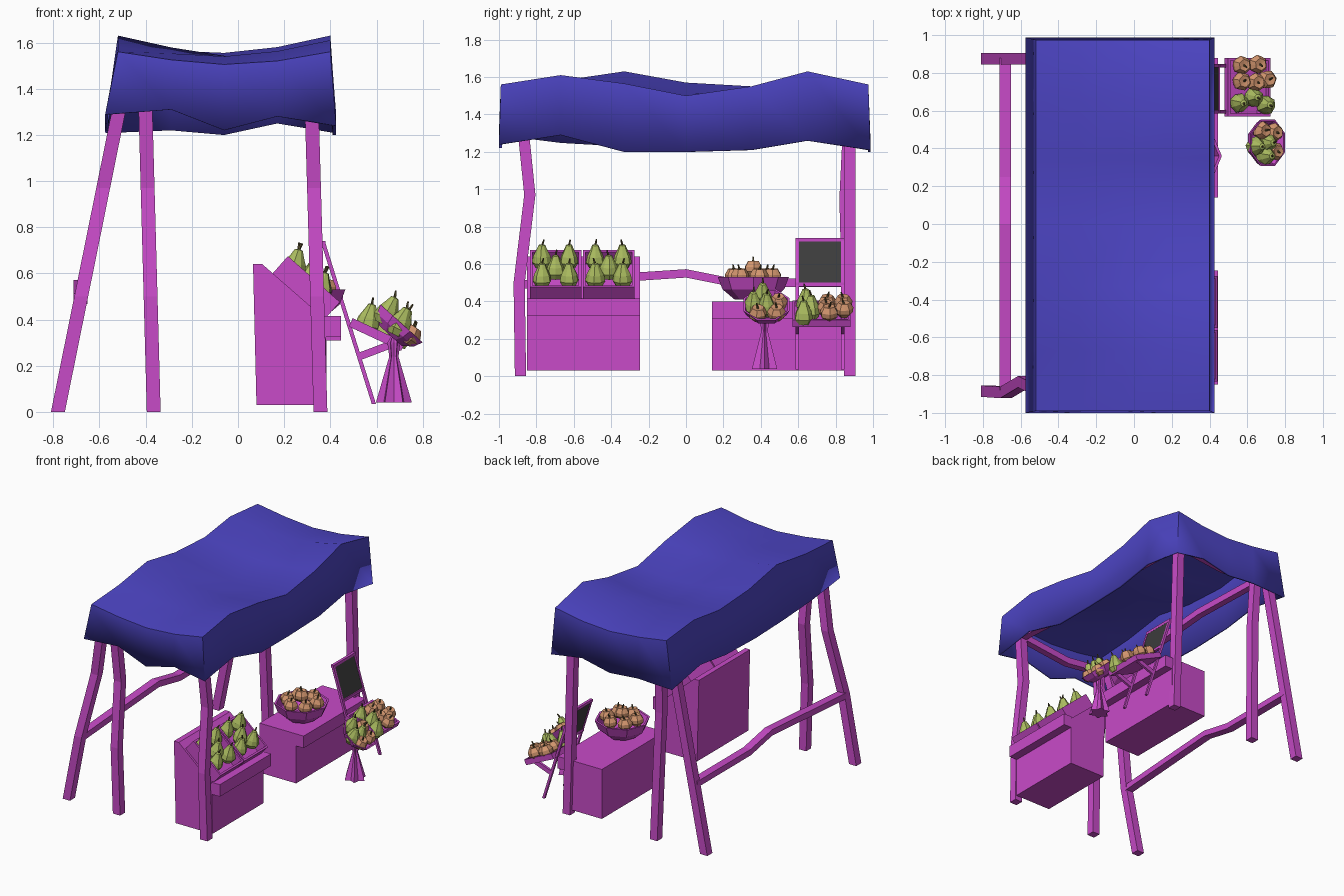
import bpy, bmesh, math, random
from mathutils import Matrix, Vector

if "Cube" in bpy.data.objects:
    bpy.data.objects.remove(bpy.data.objects["Cube"])

random.seed(4)
X, Y, Z = Vector((1, 0, 0)), Vector((0, 1, 0)), Vector((0, 0, 1))


def material(name, rgb):
    m = bpy.data.materials.new(name)
    m.diffuse_color = (*rgb, 1)
    m.use_nodes = True
    m.node_tree.nodes["Principled BSDF"].inputs["Base Color"].default_value = m.diffuse_color
    return m


WOOD = material("magenta_wood", (0.58, 0.07, 0.58))
CLOTH = material("blue_cloth", (0.075, 0.06, 0.56))
GREEN = material("pear_green", (0.42, 0.52, 0.12))
PEACH = material("pumpkin_peach", (0.66, 0.31, 0.16))
STEM = material("stem_brown", (0.1, 0.08, 0.03))
SLATE = material("slate", (0.045, 0.045, 0.045))


def finish(name, bm, *mats):
    bmesh.ops.recalc_face_normals(bm, faces=bm.faces)
    me = bpy.data.meshes.new(name)
    bm.to_mesh(me)
    bm.free()
    for m in mats:
        me.materials.append(m)
    ob = bpy.data.objects.new(name, me)
    bpy.context.collection.objects.link(ob)
    return ob


def bar(name, pts, a=X, b=Y, w=0.06, h=0.06, mat=WOOD):
    """Rectangular section spanned by axes a, b swept through points."""
    bm = bmesh.new()
    rings = [[bm.verts.new(Vector(p) + a * (i * w / 2) + b * (j * h / 2))
              for i, j in ((-1, -1), (1, -1), (1, 1), (-1, 1))] for p in pts]
    for r, s in zip(rings, rings[1:]):
        for k in range(4):
            bm.faces.new((r[k], r[k - 1], s[k - 1], s[k]))
    bm.faces.new(rings[0])
    bm.faces.new(rings[-1])
    return finish(name, bm, mat)


def add_box(bm, lo, hi, mtx=Matrix()):
    lo, hi = Vector(lo), Vector(hi)
    bmesh.ops.create_cube(bm, size=1, matrix=mtx @ Matrix.Translation((lo + hi) / 2)
                          @ Matrix.Diagonal((*(hi - lo), 1)))


def block(name, lo, hi):
    bm = bmesh.new()
    add_box(bm, lo, hi)
    return finish(name, bm, WOOD)


def tray(name, origin, tilt, L, W, H, t=0.014):
    """Open-topped box sloping down towards +x."""
    m = Matrix.Translation(origin) @ Matrix.Rotation(tilt, 4, 'Y')
    bm = bmesh.new()
    add_box(bm, (0, 0, 0), (L, W, t), m)
    for x in (0, L - t):
        add_box(bm, (x, 0, 0), (x + t, W, H), m)
    for y in (0, W - t):
        add_box(bm, (t, y, 0), (L - t, y + t, H), m)
    finish(name, bm, WOOD)
    return m


def add_lathe(bm, prof, n, ridge=1.0, mtx=Matrix(), mat=0):
    rings = []
    for r, z in prof:
        cnt = n if r > 0 else 1
        rings.append([bm.verts.new(mtx @ Vector((
            r * (ridge if k % 2 else 1) * math.cos(math.tau * k / n),
            r * (ridge if k % 2 else 1) * math.sin(math.tau * k / n), z))) for k in range(cnt)])
    for r, s in zip(rings, rings[1:]):
        for k in range(n):
            vs = [r[k % len(r)], r[(k + 1) % n % len(r)], s[(k + 1) % n % len(s)], s[k % len(s)]]
            f = bm.faces.new(list(dict.fromkeys(vs)))
            f.material_index = mat


def fruit_mesh(name, prof, n, ridge, top, mat):
    bm = bmesh.new()
    add_lathe(bm, prof, n, ridge)
    add_lathe(bm, [(0, 0), (0.007, 0), (0.004, 0.035), (0, 0.035)], 5,
              mtx=Matrix.Translation((0, 0, top)) @ Matrix.Rotation(0.3, 4, 'Y'), mat=1)
    ob = finish(name, bm, mat, STEM)
    me = ob.data
    bpy.data.objects.remove(ob)
    return me


PEAR = fruit_mesh("pear", [(0, 0), (0.036, 0), (0.054, 0.03), (0.047, 0.065), (0.029, 0.1),
                           (0.018, 0.125), (0, 0.13)], 8, 0.92, 0.122, GREEN)
PUMPKIN = fruit_mesh("pumpkin", [(0, 0.006), (0.026, 0), (0.048, 0.024), (0.05, 0.05),
                                 (0.032, 0.08), (0, 0.074)], 12, 0.9, 0.07, PEACH)


def fruit(me, loc, tilt=0.2):
    ob = bpy.data.objects.new(me.name + "_fruit", me)
    bpy.context.collection.objects.link(ob)
    ob.matrix_world = (Matrix.Translation(loc) @ Matrix.Rotation(tilt, 4, 'Y')
                       @ Matrix.Rotation(random.uniform(0, 6), 4, 'Z'))


# Canopy: sagging wavy roof with a hanging skirt
xs = [-0.52, -0.29, -0.06, 0.17, 0.40]
sag = [0, 0.035, 0.055, 0.04, 0]
ys = [-0.99, -0.67, -0.33, 0, 0.35, 0.65, 0.975]
left_z = [1.56, 1.58, 1.63, 1.57, 1.55, 1.59, 1.56]
right_z = [1.56, 1.61, 1.565, 1.50, 1.55, 1.63, 1.56]
bm = bmesh.new()
roof = [[bm.verts.new((x, y, left_z[j] + (right_z[j] - left_z[j]) * i / 4 - sag[i]))
         for j, y in enumerate(ys)] for i, x in enumerate(xs)]
for i in range(4):
    for j in range(6):
        bm.faces.new((roof[i][j], roof[i + 1][j], roof[i + 1][j + 1], roof[i][j + 1]))
hem_front, hem_back = [1.29, 1.31, 1.22, 1.28, 1.24], [1.21, 1.22, 1.20, 1.25, 1.21]
hem_right = [1.24, 1.29, 1.20, 1.20, 1.21, 1.26, 1.21]
hem_left = [1.29, 1.25, 1.23, 1.22, 1.23, 1.27, 1.21]
edge = ([(i, 0, hem_front[i]) for i in range(4)] + [(4, j, hem_right[j]) for j in range(6)]
        + [(i, 6, hem_back[i]) for i in range(4, 0, -1)] + [(0, j, hem_left[j]) for j in range(6, 0, -1)])
hem = []
for i, j, z in edge:
    c = roof[i][j].co
    dx = -0.055 if i == 0 else 0.025 if i == 4 else 0
    dy = -0.01 if j == 0 else 0.012 if j == 6 else 0
    hem.append(bm.verts.new((c.x + dx, c.y + dy, z)))
for k in range(len(edge)):
    p, q = edge[k - 1], edge[k]
    bm.faces.new((roof[p[0]][p[1]], roof[q[0]][q[1]], hem[k], hem[k - 1]))
canopy = finish("canopy", bm, CLOTH)
sol = canopy.modifiers.new("thickness", 'SOLIDIFY')
sol.thickness, sol.offset = 0.015, -1
bpy.context.view_layer.objects.active = canopy
canopy.select_set(True)
bpy.ops.object.shade_smooth_by_angle(angle=math.radians(35))

# Posts: front-side post, upright back post and splayed back leg at each end
bent = [(0, -0.885), (0.5, -0.892), (0.97, -0.835), (1.36, -0.875)]
straight = [(0, 0.875), (1.36, 0.875)]
inward = [(0, 0.875), (0.95, 0.85), (1.36, 0.87)]
for name, x0, x1, paths in (("counter_post", 0.357, 0.318, (bent, straight)),
                            ("back_post", -0.365, -0.402, (bent, inward)),
                            ("splayed_leg", -0.78, -0.505, (bent, straight))):
    for path in paths:
        bar(name, [(x0 + (x1 - x0) * z / 1.36, y, z) for z, y in path])

# Rails: low back rail and wavy canopy beams
bar("back_rail", [(-0.682, -0.88, 0.49), (-0.682, -0.3, 0.53), (-0.682, 0, 0.55),
                  (-0.682, 0.25, 0.5), (-0.682, 0.88, 0.5)], X, Z, 0.06, 0.045)
for y in (-0.87, 0.87):
    bar("end_beam", [(-0.5, y, 1.37), (-0.1, y, 1.32), (0.34, y, 1.37)], Y, Z, 0.05, 0.05)
for x in (-0.45, 0.32):
    bar("long_beam", [(x, -0.88, 1.37), (x, -0.3, 1.34), (x, 0.2, 1.38), (x, 0.88, 1.36)],
        X, Z, 0.05, 0.05)

# Sloped counter with two tilted crates of pears
bm = bmesh.new()
prof = [(0.08, 0.03), (0.383, 0.03), (0.38, 0.40), (0.105, 0.64), (0.065, 0.64)]
face = bm.faces.new([bm.verts.new((x, -0.85, z)) for x, z in prof])
ext = bmesh.ops.extrude_face_region(bm, geom=[face])
bmesh.ops.translate(bm, vec=(0, 0.605, 0),
                    verts=[v for v in ext["geom"] if isinstance(v, bmesh.types.BMVert)])
finish("sloped_counter", bm, WOOD)
block("sloped_counter_ledge", (0.375, -0.85, 0.325), (0.445, -0.245, 0.415))
for y in (-0.835, -0.55):
    m = tray("pear_crate", (0.15, y, 0.6), math.radians(41.5), 0.3, 0.275, 0.1)
    for u, v in ((0.075, 0.065), (0.075, 0.21), (0.16, 0.1375), (0.225, 0.065), (0.225, 0.21)):
        fruit(PEAR, m @ Vector((u, v, 0.04)), 0.25)

# Flat counter with a bowl of pumpkins
block("flat_counter", (0.08, 0.14, 0.03), (0.383, 0.88, 0.40))
block("flat_counter_ledge", (0.375, 0.14, 0.31), (0.445, 0.88, 0.40))
BOWL = [(0, 0), (0.1, 0), (0.165, 0.055), (0.19, 0.12), (0.175, 0.12),
        (0.15, 0.06), (0.09, 0.015), (0, 0.015)]
bm = bmesh.new()
add_lathe(bm, BOWL, 8, mtx=Matrix.Translation((0.275, 0.36, 0.41)))
finish("bowl", bm, WOOD)
fruit(PUMPKIN, (0.275, 0.36, 0.535), 0)
for k in range(6):
    a = math.tau * k / 6 + 0.3
    fruit(PUMPKIN, (0.275 + 0.105 * math.cos(a), 0.36 + 0.105 * math.sin(a), 0.495), 0.1)


# Leaning easel with chalkboard and mixed tray
def lean(z, y):
    return (0.37 + (0.73 - z) * 0.314, y, z)


for y in (0.595, 0.838):
    bar("easel_leg", [lean(0.74, y), lean(0.035, y)], X, Y, 0.018, 0.018)
    bar("tray_brace", [(0.525, y, 0.24), (0.67, y, 0.295)], Y, Z, 0.018, 0.035)
for z in (0.73, 0.49):
    bar("board_frame", [lean(z, 0.586), lean(z, 0.847)], X, Z, 0.02, 0.02)
bar("chalkboard", [lean(0.725, 0.7165), lean(0.495, 0.7165)], X, Y, 0.012, 0.235, SLATE)
tray("mixed_tray", (0.48, 0.57, 0.37), math.radians(25), 0.25, 0.31, 0.04)
for x, y in ((0.555, 0.84), (0.64, 0.845), (0.69, 0.765), (0.555, 0.755), (0.63, 0.75)):
    fruit(PUMPKIN, (x, y, 0.385 - (x - 0.48) * 0.4), 0.4)
for x, y in ((0.55, 0.64), (0.625, 0.67), (0.69, 0.63)):
    fruit(PEAR, (x, y, 0.375 - (x - 0.48) * 0.45), 0.25)

# Tilted basket on a gathered stand
bm = bmesh.new()
add_lathe(bm, [(0, 0.04), (0.078, 0.04), (0.02, 0.24), (0.028, 0.3), (0, 0.35)], 12, 0.65,
          Matrix.Translation((0.675, 0.42, 0)))
finish("basket_stand", bm, WOOD)
m = (Matrix.Translation((0.66, 0.43, 0.33)) @ Matrix.Rotation(math.radians(42), 4, 'Y'))
bm = bmesh.new()
add_lathe(bm, [(r * 0.7, z * 0.6) for r, z in BOWL], 8, mtx=m @ Matrix.Rotation(math.pi / 8, 4, 'Z'))
finish("tilted_basket", bm, WOOD)
for x, y in ((-0.025, 0.065), (0.06, 0.055), (0.065, -0.045)):
    fruit(PUMPKIN, m @ Vector((x, y, 0.02)), 0.6)
for x, y in ((-0.06, -0.02), (0.02, 0.0), (0.01, -0.07)):
    fruit(PEAR, m @ Vector((x, y, 0.015)), 0.45)
